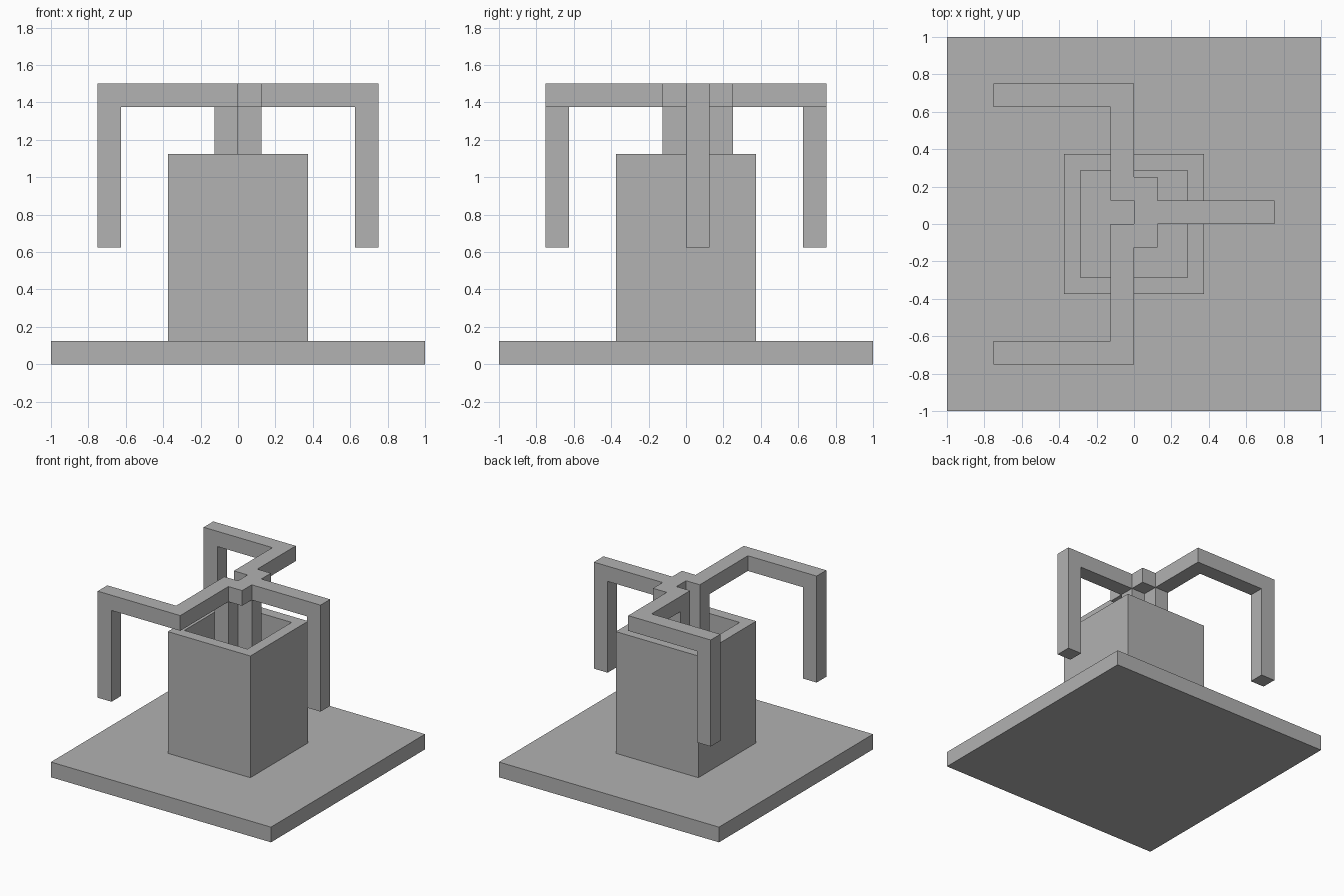
import bpy
import bmesh
from mathutils import Vector

U = 0.125  # every part sits on this module

cube = bpy.data.objects.get("Cube")
if cube:
    bpy.data.objects.remove(cube, do_unlink=True)

grey = bpy.data.materials.new("plain grey")
grey.use_nodes = True
colour = (0.445, 0.445, 0.445, 1)
grey.diffuse_color = colour
grey.node_tree.nodes["Principled BSDF"].inputs["Base Color"].default_value = colour


def finish(bm, name):
    """Turn a bmesh into a named, flat-shaded grey object."""
    bmesh.ops.recalc_face_normals(bm, faces=bm.faces[:])
    mesh = bpy.data.meshes.new(name)
    bm.to_mesh(mesh)
    bm.free()
    mesh.materials.append(grey)
    obj = bpy.data.objects.new(name, mesh)
    bpy.context.collection.objects.link(obj)
    return obj


def box(lo, hi):
    """Box between two corners given in modules."""
    bm = bmesh.new()
    bmesh.ops.create_cube(bm, size=1)
    lo, hi = Vector(lo) * U, Vector(hi) * U
    bmesh.ops.scale(bm, vec=hi - lo, verts=bm.verts)
    bmesh.ops.translate(bm, vec=(lo + hi) / 2, verts=bm.verts)
    return bm


def bent_bar(cells, name):
    """Square bar through unit cells, with no faces between neighbours."""
    bm = bmesh.new()
    for cell in cells:
        for axis in range(3):
            for side in (0, 1):
                step = [0, 0, 0]
                step[axis] = 2 * side - 1
                if tuple(c + s for c, s in zip(cell, step)) in cells:
                    continue
                corners = []
                for a, b in ((0, 0), (1, 0), (1, 1), (0, 1)):
                    offset = [a, b]
                    offset.insert(axis, side)
                    corners.append(bm.verts.new((Vector(cell) + Vector(offset)) * U))
                bm.faces.new(corners)
    bmesh.ops.remove_doubles(bm, verts=bm.verts[:], dist=0.001)
    bmesh.ops.recalc_face_normals(bm, faces=bm.faces[:])
    bmesh.ops.dissolve_limit(bm, angle_limit=0.01, verts=bm.verts[:], edges=bm.edges[:])
    return finish(bm, name)


# Base slab
finish(box((-8, -8, 0), (8, 8, 1)), "base")

# Open square housing: rim inset, well sunk down to the slab
bm = box((-3, -3, 1), (3, 3, 9))
top = max(bm.faces, key=lambda f: f.calc_center_median().z)
bmesh.ops.inset_region(bm, faces=[top], thickness=U)
well = bmesh.ops.extrude_face_region(bm, geom=[top])["geom"]
bmesh.ops.translate(bm, vec=(0, 0, -8 * U), verts=[g for g in well if isinstance(g, bmesh.types.BMVert)])
if top.is_valid:
    bm.faces.remove(top)
floors = [f for f in bm.faces if all(v.co.z < U + 0.001 for v in f.verts)]
bmesh.ops.delete(bm, geom=floors, context="FACES")
finish(bm, "housing")

# Three-armed frame: posts in the well, bars on top, legs hanging down
TOP = 11
cells = {(0, y, TOP) for y in (-1, 0, 1)}             # hub
cells |= {(x, 0, TOP) for x in range(6)}              # straight arm
cells |= {(5, 0, z) for z in range(5, TOP)}           # its leg
cells |= {(0, 0, z) for z in range(1, TOP)}           # its post
for inner, outer in ((1, 5), (-1, -6)):
    lo, hi = sorted((inner, outer))
    cells |= {(-1, y, TOP) for y in range(lo, hi + 1)}    # bent arm, first run
    cells |= {(x, outer, TOP) for x in range(-6, 0)}      # bent arm, second run
    cells |= {(-6, outer, z) for z in range(5, TOP)}      # hanging leg
    cells |= {(-1, inner, z) for z in range(1, TOP)}      # post
bent_bar(cells, "arm_frame")
